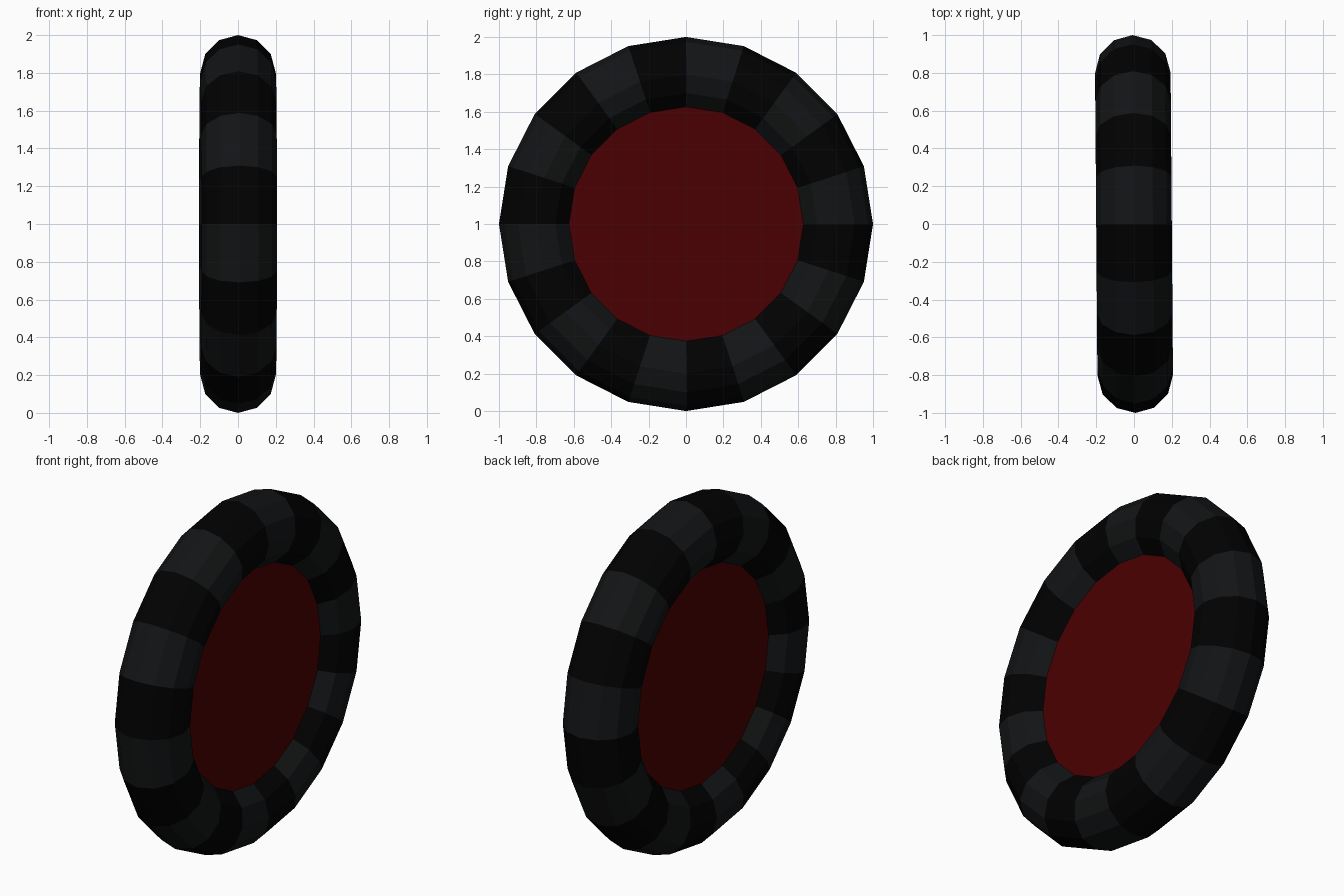
import bpy, bmesh, math

if "Cube" in bpy.data.objects:
    bpy.data.objects.remove(bpy.data.objects["Cube"])

SEGMENTS = 20
MAJOR, MINOR = 0.8, 0.2
CAP_X = MINOR * math.sin(math.radians(30))              # hub face offset
CAP_R = MAJOR - MINOR * math.cos(math.radians(30))      # hub face radius
TURN = math.radians(0.45)                               # slight steer of the wheel


def material(name, rgb):
    mat = bpy.data.materials.new(name)
    mat.diffuse_color = (*rgb, 1)
    mat.use_nodes = True
    mat.node_tree.nodes["Principled BSDF"].inputs["Base Color"].default_value = mat.diffuse_color
    return mat


light_rubber = material("light_rubber", (0.006, 0.007, 0.0075))
dark_rubber = material("dark_rubber", (0.0003, 0.0003, 0.0003))
hub_red = material("hub_red", (0.068, 0.0, 0.0005))

# tyre: low-poly upright ring
bpy.ops.mesh.primitive_torus_add(major_segments=SEGMENTS, minor_segments=12,
                                 major_radius=MAJOR, minor_radius=MINOR,
                                 rotation=(0, math.pi / 2, 0))
tyre = bpy.context.object
tyre.name = "tyre"
bpy.ops.object.transform_apply(location=False, rotation=True, scale=True)
for mat in (light_rubber, dark_rubber):
    tyre.data.materials.append(mat)

# drop the inner wall hidden behind the hub, colour alternate segments
bm = bmesh.new()
bm.from_mesh(tyre.data)
hidden = [f for f in bm.faces
          if all(math.hypot(v.co.y, v.co.z) < CAP_R + 0.001 for v in f.verts)]
bmesh.ops.delete(bm, geom=hidden, context='FACES')
for face in bm.faces:
    c = face.calc_center_median()
    angle = math.atan2(c.y, c.z) % math.tau             # from the top towards +y
    face.material_index = int(angle / (math.tau / SEGMENTS)) % 2
    face.smooth = False
bm.to_mesh(tyre.data)
bm.free()

# hub: a flat red face closing the tyre on each side
bm = bmesh.new()
for side in (1, -1):
    ring = []
    for i in range(SEGMENTS):
        a = side * math.tau * i / SEGMENTS
        ring.append(bm.verts.new((side * CAP_X, CAP_R * math.cos(a), CAP_R * math.sin(a))))
    bm.faces.new(ring)
mesh = bpy.data.meshes.new("hub")
bm.to_mesh(mesh)
bm.free()
mesh.materials.append(hub_red)
hub = bpy.data.objects.new("hub", mesh)
bpy.context.collection.objects.link(hub)

# stand the wheel on the ground
for obj in (tyre, hub):
    obj.location.z = 1
    obj.rotation_euler.z = TURN
